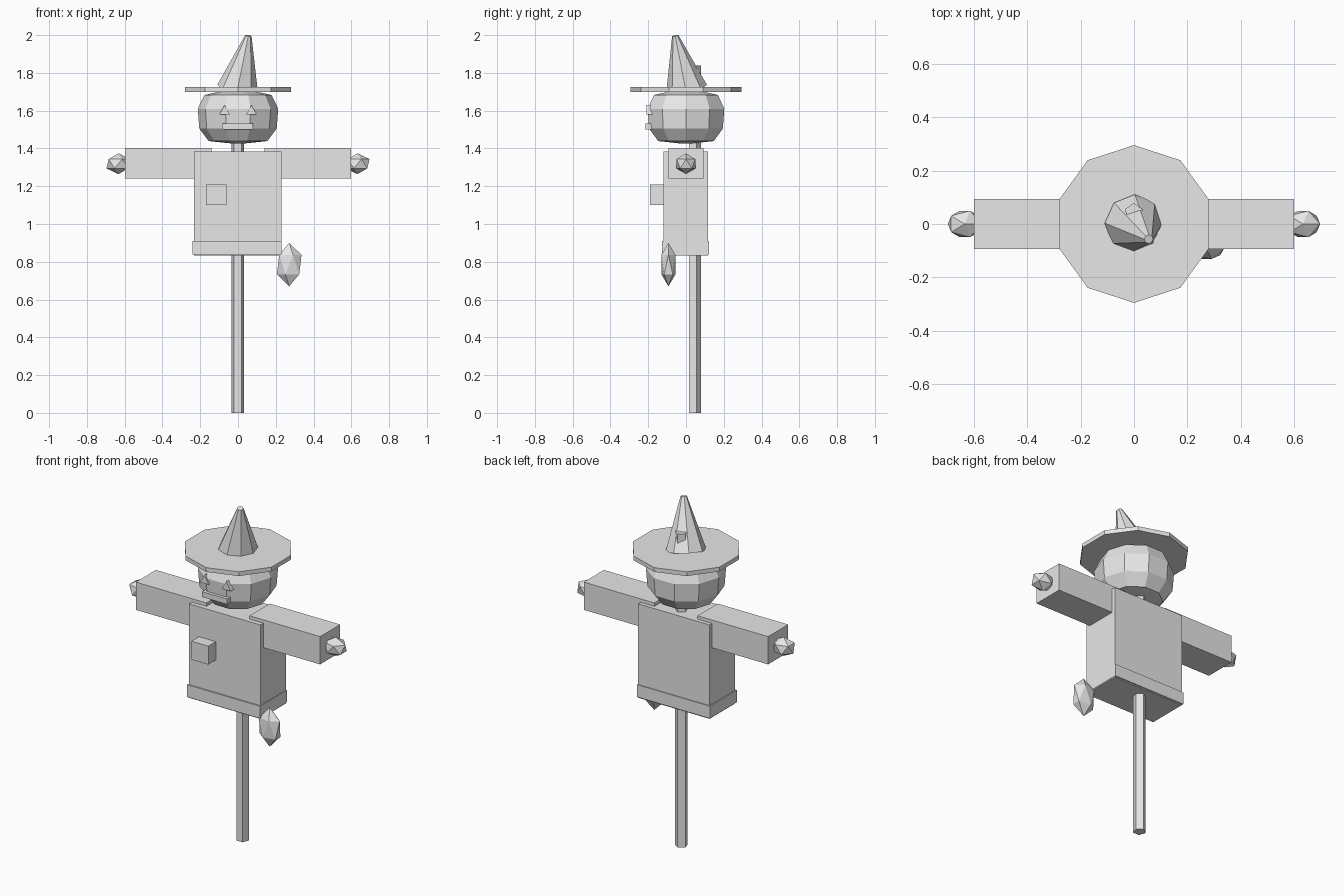
import bpy
import bmesh
import math
from mathutils import Matrix, Vector

default = bpy.data.objects.get("Cube")
if default:
    bpy.data.objects.remove(default, do_unlink=True)

# Single plain grey
grey = bpy.data.materials.new("plain grey")
grey.use_nodes = True
colour = (0.8, 0.8, 0.8, 1)
grey.diffuse_color = colour
grey.node_tree.nodes["Principled BSDF"].inputs["Base Color"].default_value = colour


def finish(name, bm):
    bmesh.ops.recalc_face_normals(bm, faces=bm.faces)
    mesh = bpy.data.meshes.new(name)
    bm.to_mesh(mesh)
    bm.free()
    mesh.materials.append(grey)
    obj = bpy.data.objects.new(name, mesh)
    bpy.context.scene.collection.objects.link(obj)
    return obj


def box(name, low, high):
    low, high = Vector(low), Vector(high)
    bm = bmesh.new()
    bmesh.ops.create_cube(bm, size=1, matrix=Matrix.LocRotScale(
        (low + high) / 2, None, high - low))
    return finish(name, bm)


def lathe(name, profile, sides, start=0, centre=(0, 0)):
    """Stack of polygon rings (radius, z), closed with flat caps."""
    bm = bmesh.new()
    rings = []
    for radius, z in profile:
        angles = [start + math.tau * i / sides for i in range(sides)]
        rings.append([bm.verts.new((centre[0] + radius * math.cos(a),
                                    centre[1] + radius * math.sin(a), z))
                      for a in angles])
    for lower, upper in zip(rings, rings[1:]):
        for i in range(sides):
            j = (i + 1) % sides
            bm.faces.new((lower[i], lower[j], upper[j], upper[i]))
    bm.faces.new(rings[0])
    bm.faces.new(rings[-1])
    return finish(name, bm)


def gem(name, centre, radii):
    bm = bmesh.new()
    bmesh.ops.create_icosphere(bm, subdivisions=1, radius=1,
                               matrix=Matrix.LocRotScale(centre, None, radii))
    return finish(name, bm)


def triangle_plate(name, x, low, high, half, front, back):
    bm = bmesh.new()
    outline = ((x - half, low), (x + half, low), (x, high))
    face = bm.faces.new([bm.verts.new((px, front, pz)) for px, pz in outline])
    extruded = bmesh.ops.extrude_face_region(bm, geom=[face])["geom"]
    moved = [v for v in extruded if isinstance(v, bmesh.types.BMVert)]
    bmesh.ops.translate(bm, verts=moved, vec=(0, back - front, 0))
    if not face.is_valid or len(bm.faces) < 5:
        bm.faces.new([v for v in bm.verts if v not in moved])
    return finish(name, bm)


# Five-sided pole running up through the hat
lathe("pole", [(0.035, 0), (0.035, 1.84)], 5, math.pi / 2, (-0.001, 0.044))

# Body and clothes
box("torso", (-0.234, -0.12, 0.832), (0.229, 0.116, 1.383))
box("belt", (-0.24, -0.128, 0.838), (0.231, 0.122, 0.91))
box("pocket", (-0.17, -0.19, 1.1), (-0.06, -0.08, 1.208))

# Arms and hands
for side, sign in (("left", 1), ("right", -1)):
    inner, outer = sorted((sign * 0.14, sign * 0.598))
    box(side + "_arm", (inner, -0.093, 1.24), (outer, 0.093, 1.403))
    gem(side + "_hand", (sign * 0.633, 0, 1.319), (0.071, 0.058, 0.055))

# Pouch hanging by the left hip
gem("hanging_pouch", (0.271, -0.093, 0.785), (0.073, 0.044, 0.115))

# Ten-sided squashed head
lathe("head", [(0.04, 1.427), (0.155, 1.439), (0.205, 1.505), (0.213, 1.61),
               (0.178, 1.683), (0.1, 1.7)], 10)

# Face
for side, sign in (("left", 1), ("right", -1)):
    triangle_plate(side + "_eye", sign * 0.071, 1.58, 1.63, 0.028, -0.21, -0.17)
box("mouth", (-0.083, -0.215, 1.5), (0.08, -0.175, 1.531))

# Hat with a leaning crown
lathe("hat_brim", [(0.295, 1.7), (0.295, 1.725)], 10, math.pi / 2)
base, tip = Vector((-0.002, 0.003, 1.715)), Vector((0.055, -0.057, 1.997))
crown = bmesh.new()
bmesh.ops.create_cone(
    crown, cap_ends=True, segments=8, radius1=0.11, radius2=0.017,
    depth=(tip - base).length,
    matrix=Matrix.LocRotScale((base + tip) / 2,
                              (tip - base).to_track_quat("Z", "Y"), (1, 1, 1)))
finish("hat_crown", crown)
